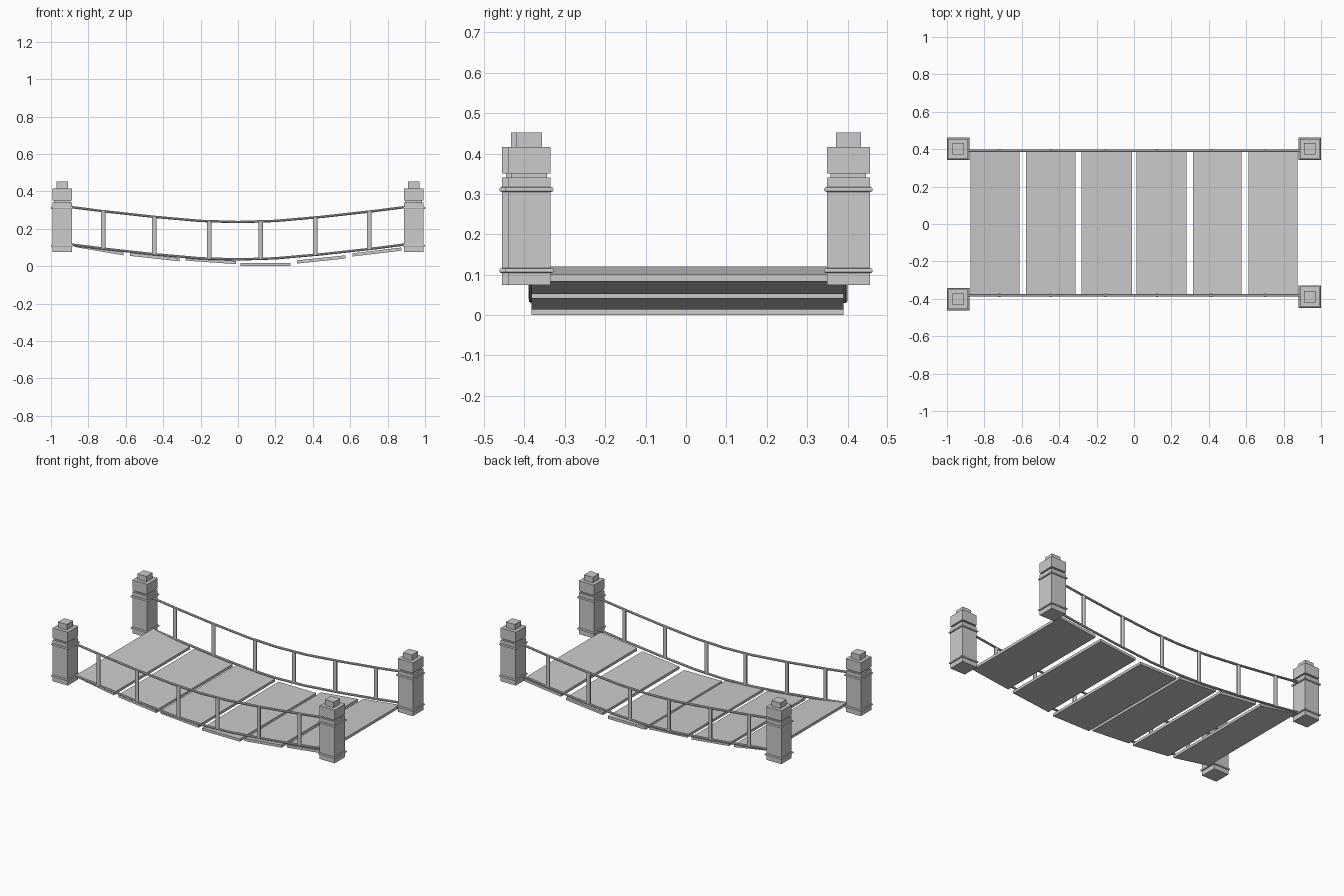
import bpy, bmesh, math
from mathutils import Vector

if "Cube" in bpy.data.objects:
    bpy.data.objects.remove(bpy.data.objects["Cube"])


def finish(name, bm):
    bmesh.ops.recalc_face_normals(bm, faces=bm.faces)
    mesh = bpy.data.meshes.new(name)
    bm.to_mesh(mesh)
    bm.free()
    ob = bpy.data.objects.new(name, mesh)
    bpy.context.collection.objects.link(ob)
    return ob


def loft(bm, rings):
    """Skin a list of point rings and cap both ends."""
    vs = [[bm.verts.new(p) for p in ring] for ring in rings]
    n = len(vs[0])
    for a, b in zip(vs, vs[1:]):
        for i in range(n):
            j = (i + 1) % n
            bm.faces.new((a[i], a[j], b[j], b[i]))
    bm.faces.new(vs[0][::-1])
    bm.faces.new(vs[-1])


def square_stack(name, x, y, profile):
    """Square column from (half width, z) pairs."""
    bm = bmesh.new()
    loft(bm, [[(x - h, y - h, z), (x + h, y - h, z), (x + h, y + h, z), (x - h, y + h, z)]
              for h, z in profile])
    return finish(name, bm)


POST = [(0.053, 0.075), (0.053, 0.34), (0.044, 0.34), (0.044, 0.35),
        (0.053, 0.35), (0.053, 0.416), (0.031, 0.416), (0.031, 0.452)]
CORNERS = {"front_left": (-0.94, -0.402), "front_right": (0.94, -0.388),
           "back_left": (-0.94, 0.402), "back_right": (0.94, 0.402)}

# Corner posts, each with two rope bindings
for label, (x, y) in CORNERS.items():
    square_stack("post_" + label, x, y, POST)
    for tag, z in (("lower", 0.11), ("upper", 0.311)):
        square_stack(f"binding_{tag}_{label}", x, y,
                     [(0.053, z - 0.006), (0.058, z - 0.005), (0.06, z - 0.002),
                      (0.06, z + 0.002), (0.058, z + 0.005), (0.053, z + 0.006)])

# Deck planks: x start, x end, underside height at each end
PLANKS = [(-0.875, -0.613, 0.103, 0.058), (-0.577, -0.312, 0.055, 0.026),
          (-0.282, -0.012, 0.030, 0.011), (0.014, 0.280, 0.001, 0.0),
          (0.315, 0.576, 0.014, 0.041), (0.613, 0.875, 0.052, 0.083)]
for i, (x0, x1, z0, z1) in enumerate(PLANKS):
    bm = bmesh.new()
    t = 0.017
    loft(bm, [[(x0, y, z0), (x1, y, z1), (x1, y, z1 + t), (x0, y, z0 + t)]
              for y in (-0.382, 0.390)])
    finish(f"plank_{i + 1}", bm)

# Sagging rope line shared by the rails and balusters
HALF = [(0, 0.036), (0.2, 0.042), (0.45, 0.064), (0.72, 0.094), (0.90, 0.117)]
SAG = [(-x, z) for x, z in HALF[:0:-1]] + HALF


def sag(x):
    x = abs(x)
    for (xa, za), (xb, zb) in zip(HALF, HALF[1:]):
        if x <= xb:
            return za + (zb - za) * (x - xa) / (xb - xa)


for side, y in (("front", -0.381), ("back", 0.392)):
    # Lower and upper rope rails
    for tag, lift in (("lower", 0.0), ("upper", 0.2)):
        bm = bmesh.new()
        angles = [math.tau * (k + 0.5) / 8 for k in range(8)]
        loft(bm, [[(x, y + 0.008 * math.cos(a), z + lift + 0.007 * math.sin(a)) for a in angles]
                  for x, z in SAG])
        finish(f"rope_rail_{side}_{tag}", bm)
    # Upright balusters
    for i, x in enumerate((-0.72, -0.447, -0.153, 0.122, 0.414, 0.703)):
        z = sag(x)
        bm = bmesh.new()
        angles = [math.tau * (k + 0.5) / 8 for k in range(8)]
        loft(bm, [[(x + 0.013 * math.cos(a), y + 0.009 * math.sin(a), h) for a in angles]
                  for h in (z, z + 0.2)])
        finish(f"baluster_{side}_{i + 1}", bm)
